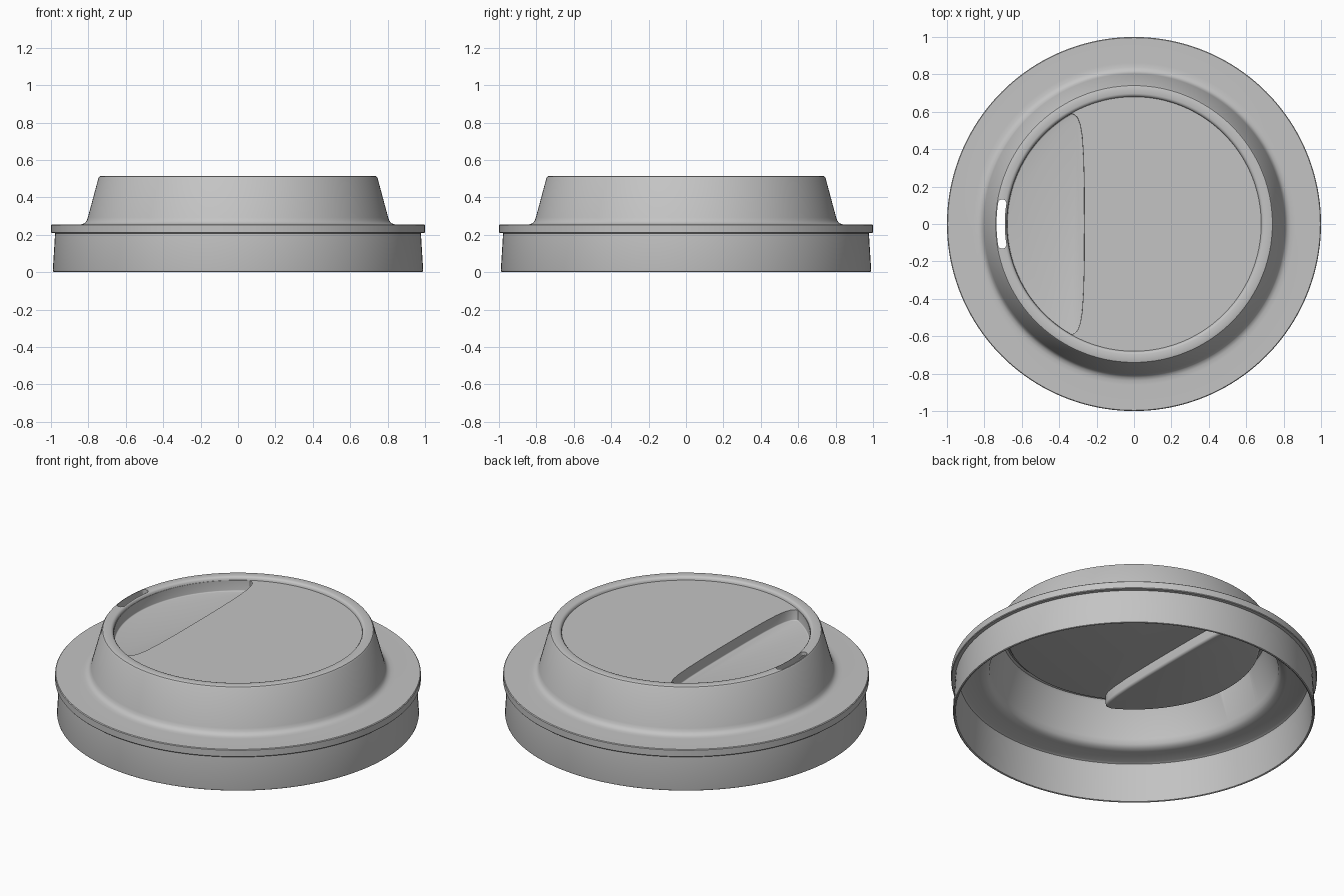
import bpy, bmesh, math
from mathutils import Vector

if "Cube" in bpy.data.objects:
    bpy.data.objects.remove(bpy.data.objects["Cube"], do_unlink=True)

SEGMENTS = 160

# Single matte plastic
plastic = bpy.data.materials.new("grey plastic")
plastic.use_nodes = True
grey = (0.55, 0.55, 0.55, 1)
plastic.diffuse_color = grey
plastic.node_tree.nodes["Principled BSDF"].inputs["Base Color"].default_value = grey


def finish(bm, name):
    bmesh.ops.recalc_face_normals(bm, faces=bm.faces)
    mesh = bpy.data.meshes.new(name)
    bm.to_mesh(mesh)
    bm.free()
    mesh.materials.append(plastic)
    obj = bpy.data.objects.new(name, mesh)
    bpy.context.collection.objects.link(obj)
    return obj


def lathe(profile, name):
    bm = bmesh.new()
    verts = [bm.verts.new((r, 0, z)) for r, z in profile]
    edges = [bm.edges.new(pair) for pair in zip(verts, verts[1:])]
    bmesh.ops.spin(bm, geom=verts + edges, cent=(0, 0, 0), axis=(0, 0, 1),
                   angle=math.tau, steps=SEGMENTS)
    bmesh.ops.remove_doubles(bm, verts=bm.verts, dist=1e-5)
    return finish(bm, name)


def prism(outline, low, high, name, bevel=0):
    bm = bmesh.new()
    base = bm.faces.new([bm.verts.new((x, y, low)) for x, y in outline])
    rim = list(base.edges)
    top = bmesh.ops.extrude_face_region(bm, geom=[base])["geom"]
    moved = [v for v in top if isinstance(v, bmesh.types.BMVert)]
    bmesh.ops.translate(bm, vec=(0, 0, high - low), verts=moved)
    if bevel:
        floor_edges = [e for e in bm.edges if all(abs(v.co.z - low) < 1e-6 for v in e.verts)]
        bmesh.ops.bevel(bm, geom=floor_edges, offset=bevel, segments=3,
                        profile=0.5, affect="EDGES")
    return finish(bm, name)


def arc(radius, start, end, steps):
    return [(radius * math.cos(a), radius * math.sin(a))
            for a in (start + (end - start) * i / steps for i in range(steps + 1))]


def pocket_outline(radius, grow):
    # Gently bowed front edge with rounded ends, closed by the rim arc
    half = [(-0.265, 0), (-0.266, 0.2), (-0.27, 0.36), (-0.277, 0.47),
            (-0.287, 0.53), (-0.302, 0.57), (-0.32, 0.586)]
    edge = [(x + grow, y + grow * (y > 0.5)) for x, y in half]
    corner = math.radians(119.5)
    back = arc(radius, corner, math.tau - corner, 70)
    lower = [(x, -y) for x, y in reversed(edge[1:])]
    return edge + back + lower


def slot_outline(radius, width, half_angle):
    # Curved stadium following the rim
    outline = arc(radius + width, math.pi - half_angle, math.pi + half_angle, 20)
    for end, turn in ((math.pi + half_angle, 0), (math.pi - half_angle, math.pi)):
        centre = Vector((math.cos(end), math.sin(end))) * radius
        cap = arc(width, end + turn, end + turn + math.pi, 8)[1:-1]
        outline += [(centre.x + x, centre.y + y) for x, y in cap]
        if turn == 0:
            outline += arc(radius - width, end, math.pi - half_angle, 20)
    return outline


def combine(target, other, operation):
    mod = target.modifiers.new(other.name, "BOOLEAN")
    mod.object, mod.operation, mod.solver = other, operation, "EXACT"
    bpy.context.view_layer.objects.active = target
    bpy.ops.object.modifier_apply(modifier=mod.name)
    bpy.data.objects.remove(other, do_unlink=True)


# Thin shell: disc, rim, cone, flange and skirt, then back along the inside
outer = [(0, 0.495), (0.68, 0.495), (0.682, 0.505), (0.688, 0.512), (0.697, 0.515),
         (0.73, 0.515), (0.74, 0.512), (0.746, 0.504), (0.803, 0.292), (0.809, 0.275),
         (0.82, 0.262), (0.838, 0.256), (0.86, 0.255), (0.996, 0.255), (1, 0.251),
         (1, 0.213), (0.997, 0.209), (0.978, 0.208), (0.99, 0.012), (0.988, 0.003), (0.983, 0)]
inner = [(0.976, 0.003), (0.974, 0.012), (0.962, 0.21), (0.958, 0.228), (0.945, 0.235),
         (0.84, 0.235), (0.81, 0.241), (0.792, 0.258), (0.784, 0.285), (0.732, 0.482),
         (0.724, 0.493), (0.71, 0.496), (0.697, 0.49), (0.69, 0.477), (0.68, 0.475), (0, 0.475)]
lid = lathe(outer + inner, "lid")

# Sunken pocket behind the drinking edge
combine(lid, prism(pocket_outline(0.688, 0.015), 0.412, 0.487, "pocket_shell", 0.014), "UNION")
combine(lid, prism(pocket_outline(0.678, 0), 0.43, 0.6, "pocket_cutter", 0.006), "DIFFERENCE")

# Drinking slot through the rim
combine(lid, prism(slot_outline(0.713, 0.022, 0.155), 0.44, 0.6, "slot_cutter"), "DIFFERENCE")

bpy.ops.object.select_all(action="DESELECT")
lid.select_set(True)
bpy.context.view_layer.objects.active = lid
bpy.ops.object.shade_smooth_by_angle(angle=math.radians(35))
